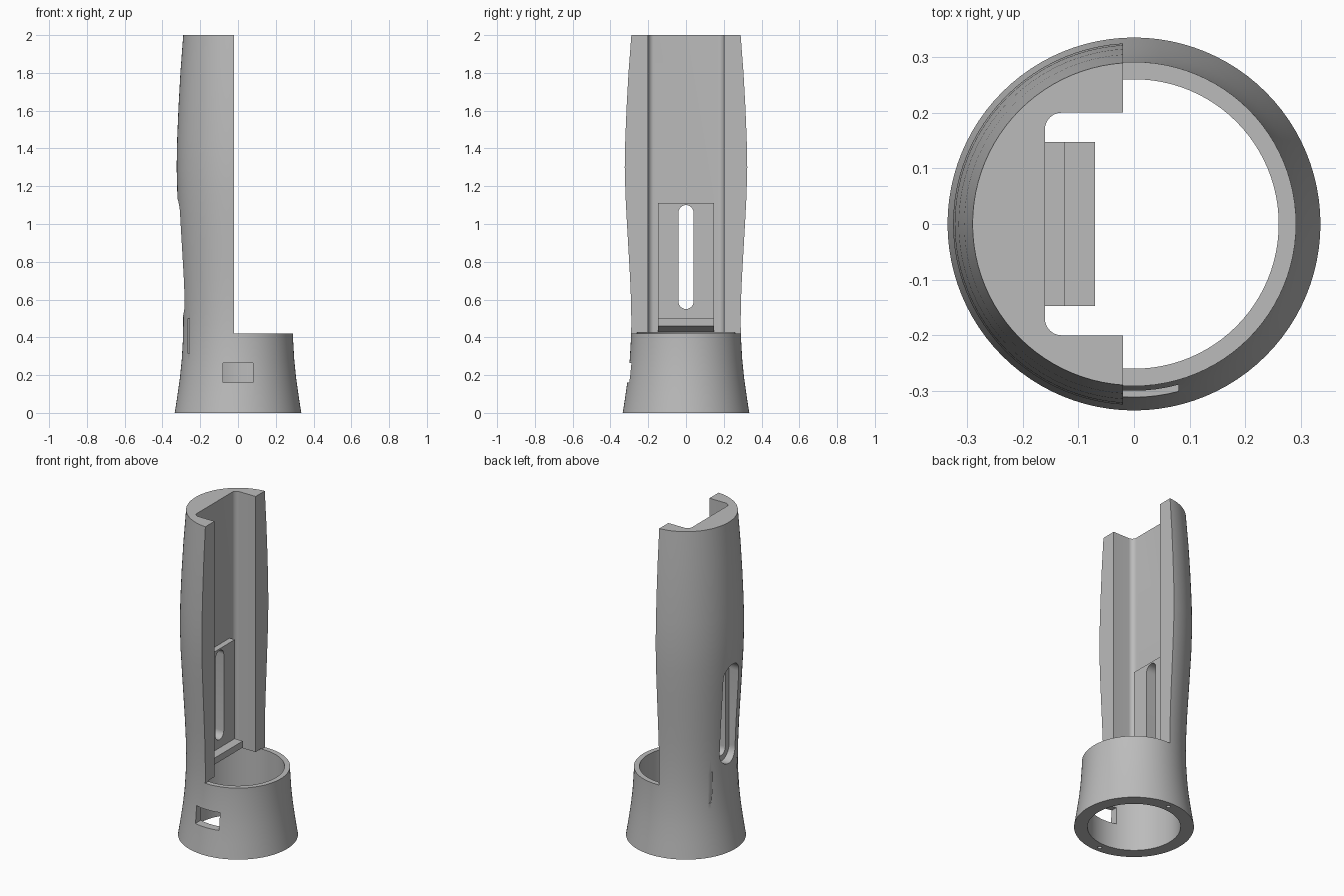
import bpy, bmesh, math
from mathutils import Vector

cube = bpy.data.objects.get("Cube")
if cube:
    bpy.data.objects.remove(cube)

grey = bpy.data.materials.new("plain grey")
grey.use_nodes = True
COLOUR = (0.5, 0.5, 0.5, 1)
grey.diffuse_color = COLOUR
grey.node_tree.nodes["Principled BSDF"].inputs["Base Color"].default_value = COLOUR


def make_object(name, bm):
    bmesh.ops.recalc_face_normals(bm, faces=bm.faces)
    mesh = bpy.data.meshes.new(name)
    bm.to_mesh(mesh)
    bm.free()
    mesh.materials.append(grey)
    ob = bpy.data.objects.new(name, mesh)
    bpy.context.collection.objects.link(ob)
    return ob


def prism(name, outline, direction):
    """Closed solid: a flat outline swept along a direction."""
    bm = bmesh.new()
    face = bm.faces.new([bm.verts.new(p) for p in outline])
    swept = bmesh.ops.extrude_face_region(bm, geom=[face])
    verts = [g for g in swept["geom"] if isinstance(g, bmesh.types.BMVert)]
    bmesh.ops.translate(bm, verts=verts, vec=direction)
    return make_object(name, bm)


def box(name, x0, x1, y0, y1, z0, z1):
    return prism(name, [(x0, y0, z0), (x1, y0, z0), (x1, y1, z0), (x0, y1, z0)], (0, 0, z1 - z0))


def cylinder(name, x, y, r, z0, z1, n):
    ring = [(x + r * math.cos(math.tau * i / n), y + r * math.sin(math.tau * i / n), z0) for i in range(n)]
    return prism(name, ring, (0, 0, z1 - z0))


def slot(name, half_width, z0, z1, x0, x1, n=16):
    """Upright slot with round ends, running along x."""
    outline = []
    for i in range(2 * n + 2):
        a = math.pi * (i if i <= n else i - 1) / n
        z = z1 - half_width if i <= n else z0 + half_width
        outline.append((x0, half_width * math.cos(a), z + half_width * math.sin(a)))
    return prism(name, outline, (x1 - x0, 0, 0))


def boolean(target, tool, operation="DIFFERENCE"):
    mod = target.modifiers.new(tool.name, "BOOLEAN")
    mod.operation, mod.solver, mod.object = operation, "EXACT", tool
    bpy.context.view_layer.objects.active = target
    bpy.ops.object.modifier_apply(modifier=mod.name)
    bpy.data.objects.remove(tool)


# Turned outer body with a flared foot and a swelling grip
PROFILE = [(0.335, 0), (0.321, 0.09), (0.307, 0.19), (0.298, 0.28), (0.292, 0.38), (0.29, 0.48),
           (0.292, 0.6), (0.297, 0.72), (0.305, 0.86), (0.313, 1.0), (0.321, 1.15), (0.325, 1.3),
           (0.322, 1.45), (0.315, 1.62), (0.305, 1.8), (0.29, 2.0)]
SIDES = 96
bm = bmesh.new()
rings = [[bm.verts.new((r * math.cos(math.tau * i / SIDES), r * math.sin(math.tau * i / SIDES), z))
          for i in range(SIDES)] for r, z in PROFILE]
for low, high in zip(rings, rings[1:]):
    for i in range(SIDES):
        j = (i + 1) % SIDES
        bm.faces.new((low[i], low[j], high[j], high[i]))
bm.faces.new(rings[0])
bm.faces.new(rings[-1])
body = make_object("handle_body", bm)

# Open the upper half and bore out the collar
boolean(body, box("open_half", -0.02, 0.5, -0.5, 0.5, 0.42, 2.2))
boolean(body, cylinder("collar_bore", 0, 0, 0.26, -0.1, 0.425, SIDES))

# Long channel with rounded inner corners
WALL, HALF, FILLET = -0.16, 0.2, 0.03
outline = [(0.05, -HALF, 0.39), (0.05, HALF, 0.39)]
for start, sign in ((90, 1), (180, -1)):
    for k in range(9):
        a = math.radians(start + 90 * k / 8)
        outline.append((WALL + FILLET + FILLET * math.cos(a),
                        sign * (HALF - FILLET) + FILLET * math.sin(a), 0.39))
boolean(body, prism("channel", outline, (0, 0, 2)))

# Raised mounting plate with a ledge on a sloping underside
bracket = [(-0.18, 1.11), (-0.125, 1.11), (-0.125, 0.5), (-0.07, 0.5), (-0.07, 0.46), (-0.16, 0.427), (-0.18, 0.427)]
boolean(body, prism("mounting_plate", [(x, -0.147, z) for x, z in bracket], (0, 0.294, 0)), "UNION")

# Slot through the plate, wider on the outside
boolean(body, slot("through_slot", 0.04, 0.55, 1.1, -0.5, 0))
boolean(body, slot("outer_recess", 0.075, 0.515, 1.135, -0.5, -0.24))

# Window in the collar, thin side slits and screw holes under the foot
boolean(body, box("window", -0.08, 0.08, -0.5, -0.2, 0.16, 0.265))
for side in (-1, 1):
    y0, y1 = sorted((side * 0.105, side * 0.3))
    boolean(body, box("side_slit", -0.264, -0.258, y0, y1, 0.315, 0.5))
    boolean(body, cylinder("screw_hole", 0, side * 0.298, 0.012, -0.05, 0.1, 16))

bpy.ops.object.select_all(action="DESELECT")
body.select_set(True)
bpy.context.view_layer.objects.active = body
bpy.ops.object.shade_smooth_by_angle(angle=math.radians(30))
